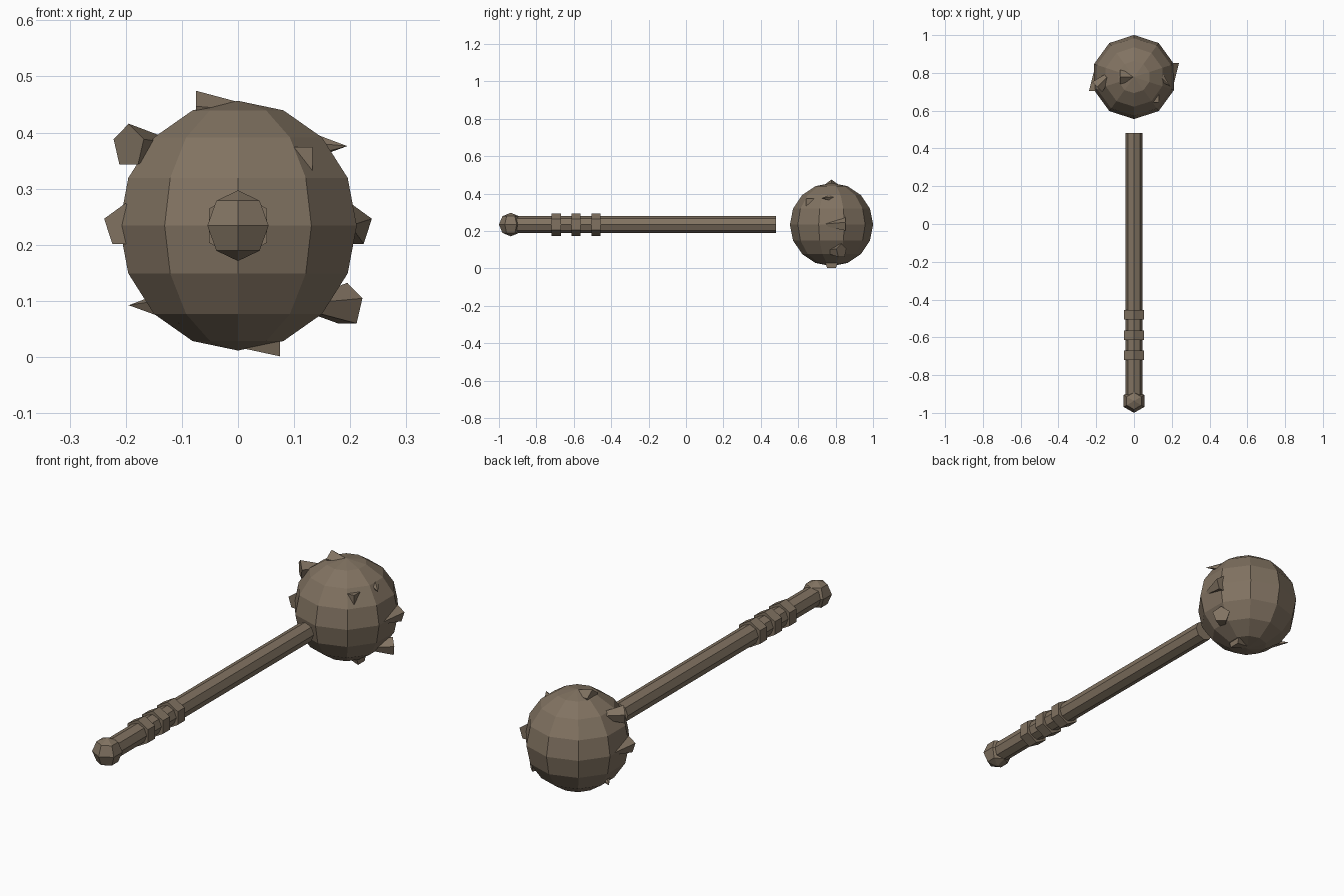
import bpy, bmesh, math
from mathutils import Matrix, Vector

if "Cube" in bpy.data.objects:
    bpy.data.objects.remove(bpy.data.objects["Cube"])

CZ = 0.234            # height of the handle axis and head centre
HEAD_Y = 0.778        # head centre along the handle

brown = bpy.data.materials.new("worn_brown")
brown.diffuse_color = (0.22, 0.17, 0.12, 1)
brown.use_nodes = True
brown.node_tree.nodes["Principled BSDF"].inputs["Base Color"].default_value = brown.diffuse_color


def finish(name, bm):
    bmesh.ops.recalc_face_normals(bm, faces=bm.faces)
    me = bpy.data.meshes.new(name)
    bm.to_mesh(me)
    bm.free()
    me.materials.append(brown)
    ob = bpy.data.objects.new(name, me)
    bpy.context.collection.objects.link(ob)
    return ob


def ball(name, y, radius, segments, rings):
    """Faceted ball with upright poles and a corner column facing -y."""
    bm = bmesh.new()
    rows = []
    for i in range(1, rings):
        t = math.pi * i / rings
        rows.append([bm.verts.new((radius * math.sin(t) * math.sin(a),
                                   y - radius * math.sin(t) * math.cos(a),
                                   CZ + radius * math.cos(t)))
                     for a in (2 * math.pi * k / segments for k in range(segments))])
    top = bm.verts.new((0, y, CZ + radius))
    low = bm.verts.new((0, y, CZ - radius))
    for k in range(segments):
        n = (k + 1) % segments
        bm.faces.new((top, rows[0][k], rows[0][n]))
        bm.faces.new((low, rows[-1][n], rows[-1][k]))
        for a, b in zip(rows, rows[1:]):
            bm.faces.new((a[k], b[k], b[n], a[n]))
    return finish(name, bm)


def taper(name, base, tip, r1, r2, sides):
    """Prism or cone from base to tip (level axis), with one corner pointing up."""
    bm = bmesh.new()
    base, tip = Vector(base), Vector(tip)
    axis = (tip - base).normalized()
    up = Vector((0, 0, 1))
    side = up.cross(axis)
    ring = lambda c, r: [bm.verts.new(c + r * (up * math.cos(a) + side * math.sin(a)))
                         for a in (2 * math.pi * k / sides for k in range(sides))]
    b = ring(base, r1)
    bm.faces.new(b)
    if r2:
        t = ring(tip, r2)
        bm.faces.new(t)
    else:
        point = bm.verts.new(tip)
    for k in range(sides):
        n = (k + 1) % sides
        bm.faces.new((b[k], b[n], t[n], t[k]) if r2 else (b[k], b[n], point))
    return finish(name, bm)


# Head, pommel and octagonal handle
ball("head", HEAD_Y, 0.2225, 10, 8)
ball("pommel", -0.937, 0.063, 6, 4)
taper("handle", (0, -0.92, CZ), (0, 0.481, CZ), 0.045, 0.045, 8)

# Hexagonal grip bands
for i, y in enumerate((-0.694, -0.588, -0.481)):
    taper(f"grip_band_{i + 1}", (0, y - 0.025, CZ), (0, y + 0.025, CZ), 0.06, 0.06, 6)

# Eight slanted spikes around the head, each turned a step further than the last
for i in range(8):
    a = math.pi / 4 * i
    centre = Vector((0.2005 * math.sin(a), HEAD_Y, CZ + 0.2005 * math.cos(a)))
    half = Vector((math.cos(a), -math.sin(a), 0)) * 0.075
    taper(f"spike_{i + 1}", centre - half, centre + half, 0.04, 0, 5)

# Block set inside the head with one corner showing
bm = bmesh.new()
bmesh.ops.create_cube(bm, size=0.12, matrix=Matrix.Translation(
    (0.133 - 0.06, 0.642 + 0.06, 0.374 - 0.06)))
finish("corner_stud", bm)
